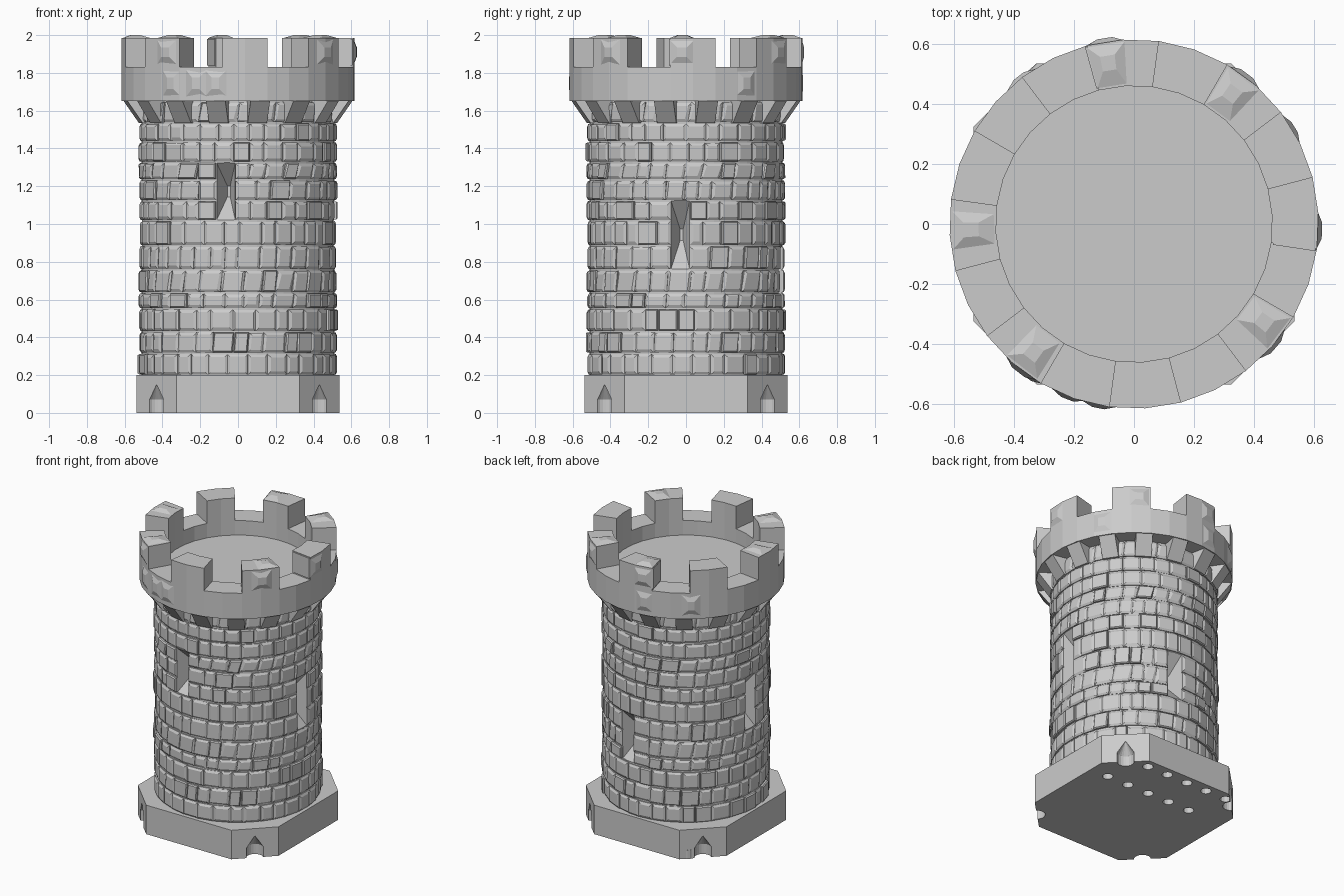
import bpy, bmesh, math, random
from mathutils import Vector

random.seed(7)
if "Cube" in bpy.data.objects:
    bpy.data.objects.remove(bpy.data.objects["Cube"])

stone = bpy.data.materials.new("grey stone")
stone.use_nodes = True
GREY = (0.6, 0.6, 0.6, 1)
stone.diffuse_color = GREY
stone.node_tree.nodes["Principled BSDF"].inputs["Base Color"].default_value = GREY


def polar(deg, r, z):
    a = math.radians(deg)
    return Vector((r * math.cos(a), r * math.sin(a), z))


def finish(bm, name):
    bmesh.ops.recalc_face_normals(bm, faces=bm.faces[:])
    mesh = bpy.data.meshes.new(name)
    bm.to_mesh(mesh)
    bm.free()
    mesh.materials.append(stone)
    obj = bpy.data.objects.new(name, mesh)
    bpy.context.collection.objects.link(obj)
    return obj


def loft(bm, rings, start=True, closed=False):
    """Bridge successive rings of points into a solid, or a cup if start is off."""
    loops = [[bm.verts.new(p) for p in ring] for ring in rings]
    pairs = list(zip(loops, loops[1:])) + ([(loops[-1], loops[0])] if closed else [])
    for a, b in pairs:
        for i in range(len(a)):
            j = (i + 1) % len(a)
            bm.faces.new((a[i], a[j], b[j], b[i]))
    if not closed:
        bm.faces.new(loops[-1])
        if start:
            bm.faces.new(loops[0])


def disc(n, r, z, phase=0, centre=(0, 0)):
    off = Vector((centre[0], centre[1], 0))
    return [polar(phase + 360 * i / n, r, z) + off for i in range(n)]


def arc_block(bm, a0, a1, steps, r0, r1, z0, z1):
    """Curved block between two angles; a full turn makes a ring."""
    full = a1 - a0 >= 360
    rings = []
    for i in range(steps + (0 if full else 1)):
        a = a0 + (a1 - a0) * i / steps
        rings.append([polar(a, r, z) for r, z in ((r0, z0), (r1, z0), (r1, z1), (r0, z1))])
    loft(bm, rings, closed=full)


def brick(bm, a0, a1, z0, z1, r, inset, depth, skew=0):
    """Stone whose face is framed by a bevel of the given width and depth."""
    def outline(rad, d):
        da = math.degrees(d / rad)
        return [polar(a0 + da - skew, rad, z0 + d), polar(a1 - da - skew, rad, z0 + d),
                polar(a1 - da + skew, rad, z1 - d), polar(a0 + da + skew, rad, z1 - d)]
    loft(bm, [outline(0.47, 0), outline(r - depth, 0), outline(r, inset)])


# Base: square slab with cut corners, each holding a round niche with a pointed top
S, C = 0.537, 0.325
M = (S + C) / 2


def base_outline(niche, z):
    pts = []
    for k in range(4):
        turn = 90 * k
        centre = polar(turn + 45, M * math.sqrt(2), z)
        across = polar(turn + 135, (S - C) / math.sqrt(2), 0)
        pts.append(centre - across)
        # the niche arc bulges inwards from one side to the other
        pts += [centre + polar(turn - 45 - 180 * i / 10, niche, 0) for i in range(11)]
        pts.append(centre + across)
    return pts


bm = bmesh.new()
loft(bm, [base_outline(r, z) for r, z in
          ((0.053, 0), (0.053, 0.07), (0.0005, 0.15), (0.0005, 0.2))], start=False)

# Underside: three strips that meet along two rows of round sockets
SOCKET = 0.034
rows = [(0.475, 0.285, 0.158, 2 * M - 0.475), (0.22, 0.4, 0.165, S)]


def row_path(row, side):
    """Right-to-left seam that goes round each socket on the chosen side."""
    y, first, step, end = row
    pts = [Vector((end, y, 0))]
    for i in range(5):
        c = Vector((first - step * i, y, 0))
        pts += [c + polar(side * 30 * j, SOCKET, 0) for j in range(7)]
    return pts + [Vector((-end, y, 0))]


rim = base_outline(0.053, 0)
back, front = rows
right = [p for p in rim if p.x > 0 and front[0] < p.y < back[0]]
left = [p for p in rim if p.x < 0 and front[0] < p.y < back[0]]
strips = [[p for p in rim if p.y > back[0]] + row_path(back, 1)[::-1],
          right + row_path(back, -1) + left + row_path(front, 1)[::-1],
          [p for p in rim if p.y < front[0]] + row_path(front, -1)]
for strip in strips:
    bm.faces.new([bm.verts.new(p) for p in strip])
for y, first, step, end in rows:
    for i in range(5):
        loft(bm, [disc(12, SOCKET, z, 0, (first - step * i, y)) for z in (0, 0.06)], start=False)
bmesh.ops.remove_doubles(bm, verts=bm.verts[:], dist=0.00001)
finish(bm, "base")

# Shaft core
bm = bmesh.new()
loft(bm, [disc(64, 0.51, z) for z in (0.19, 1.7)])
core = finish(bm, "shaft_core")

# Arrow slits: angle, bottom, top; each splays outward from a thin slot
slits = [(-97.2, 1.02, 1.325), (-3.4, 0.76, 1.125), (80, 0.555, 0.885), (176.6, 0.76, 1.125)]
bm = bmesh.new()
for angle, z0, z1 in slits:
    mid = (z0 + z1) / 2
    t = polar(angle + 90, 1, 0)
    rings = []
    for r, w, h in ((0.56, 0.055, (z1 - z0) / 2 + 0.01), (0.51, 0.05, (z1 - z0) / 2),
                    (0.39, 0.008, 0.03)):
        c = polar(angle, r, mid)
        rings.append([c + t * (sx * w) + Vector((0, 0, sz * h))
                      for sx, sz in ((-1, -1), (1, -1), (1, 1), (-1, 1))])
    loft(bm, rings)
cutter = finish(bm, "slit_cutter")
cutter.hide_render = True
mod = core.modifiers.new("slits", 'BOOLEAN')
mod.object = cutter
mod.solver = 'EXACT'
bpy.context.view_layer.objects.active = core
bpy.ops.object.modifier_apply(modifier=mod.name)
bpy.data.objects.remove(cutter)

# Courses of uneven stones, kept clear of the slits
courses = [0.2, 0.317, 0.432, 0.553, 0.637, 0.76, 0.887, 1.02, 1.125, 1.235, 1.328, 1.437, 1.537, 1.65]
HALF = 5.7
bm = bmesh.new()
for z0, z1 in zip(courses, courses[1:]):
    gaps = sorted(s[0] % 360 for s in slits if s[1] < (z0 + z1) / 2 < s[2])
    if gaps:
        spans = [(g + HALF, n - HALF) for g, n in zip(gaps, gaps[1:] + [gaps[0] + 360])]
    else:
        start = random.uniform(0, 12)
        spans = [(start, start + 360)]
    lean = random.choice((0, 0, 0.5, -0.5, 1.2))
    for lo, hi in spans:
        n = max(2, round((hi - lo) / 10.8))
        widths = [random.uniform(0.75, 1.3) for _ in range(n)]
        a = lo
        for i, w in enumerate(widths):
            b = a + w * (hi - lo) / sum(widths)
            skew = 0 if gaps and i in (0, n - 1) else lean * random.uniform(0.3, 1)
            if random.random() < 0.2:
                brick(bm, a + 0.3, b - 0.3, z0 + 0.004, z1 - 0.006,
                      random.uniform(0.527, 0.532), 0.006, 0.007, skew)
            else:
                brick(bm, a + 0.05, b - 0.05, z0 + 0.002, z1 - random.uniform(0.004, 0.01),
                      random.uniform(0.52, 0.527), random.uniform(0.012, 0.018), 0.007, skew)
            a = b
finish(bm, "shaft_stones")

# Sloping brackets under the parapet
TURN = 3.5
bm = bmesh.new()
for i in range(16):
    a = i * 22.5 + 11.25
    t = polar(a + 90, 0.052, 0)
    side = [polar(a, r, z) for r, z in ((0.47, 1.535), (0.525, 1.535), (0.61, 1.655), (0.47, 1.66))]
    loft(bm, [[p - t for p in side], [p + t for p in side]])
finish(bm, "brackets")

# Parapet ring and deck
bm = bmesh.new()
arc_block(bm, TURN, TURN + 360, 32, 0.462, 0.617, 1.652, 1.83)
finish(bm, "parapet")
bm = bmesh.new()
loft(bm, [disc(32, 0.464, z, TURN) for z in (1.66, 1.73)])
finish(bm, "deck")

# Merlons
bm = bmesh.new()
for i in range(8):
    a = TURN + 45 * i
    arc_block(bm, a - 11.25, a + 11.25, 2, 0.462, 0.617, 1.825, 1.985)
finish(bm, "merlons")

# Worn swellings on some merlon tops, merlon faces and the parapet
bm = bmesh.new()
for a in (53, 99, 182, 232, 323):
    loft(bm, [[polar(a + s * w, r, z) for s, r in ((-1, r0), (1, r0), (1, r1), (-1, r1))]
              for w, r0, r1, z in ((6, 0.47, 0.61, 1.975), (6, 0.47, 0.61, 1.985),
                                   (2.5, 0.52, 0.57, 2.0))])
for a in (-2, 53, 99, 232, 319):
    brick(bm, a - 6.5, a + 6.5, 1.84, 1.98, 0.629, 0.045, 0.016)
for a in (-125, -111, -101, 31, 100, 128):
    brick(bm, a - 6, a + 6, 1.67, 1.82, 0.627, 0.045, 0.014)
finish(bm, "worn_stones")
